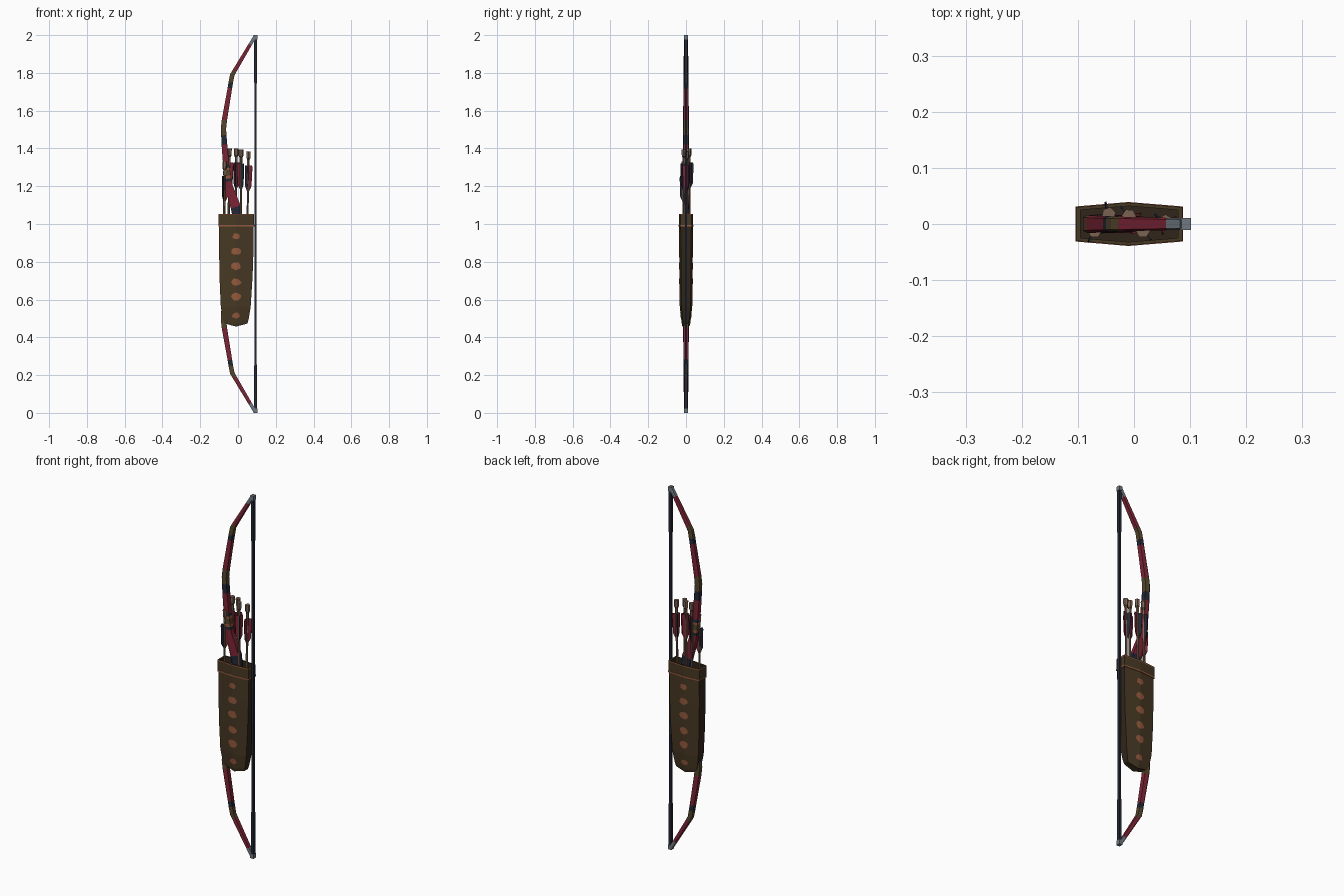
import bpy, bmesh, math, random
from mathutils import Vector

if "Cube" in bpy.data.objects:
    bpy.data.objects.remove(bpy.data.objects["Cube"])
random.seed(3)

COLOURS = {
    "red": (0.20, 0.018, 0.035), "leather": (0.062, 0.040, 0.017), "dark_leather": (0.030, 0.019, 0.010),
    "copper": (0.30, 0.10, 0.045), "navy": (0.016, 0.021, 0.036), "steel": (0.16, 0.19, 0.22),
    "wood": (0.20, 0.125, 0.085), "olive": (0.09, 0.06, 0.025),
}
NAMES = list(COLOURS)
MATS = []
for n, c in COLOURS.items():
    m = bpy.data.materials.new(n)
    m.diffuse_color = (*c, 1)
    m.use_nodes = True
    m.node_tree.nodes["Principled BSDF"].inputs["Base Color"].default_value = m.diffuse_color
    MATS.append(m)


def finish(name, bm):
    bmesh.ops.recalc_face_normals(bm, faces=bm.faces)
    me = bpy.data.meshes.new(name)
    bm.to_mesh(me)
    bm.free()
    for m in MATS:
        me.materials.append(m)
    ob = bpy.data.objects.new(name, me)
    bpy.context.collection.objects.link(ob)
    return ob


def loft(name, rings, cols, caps=(True, True)):
    """Skin a list of rings; cols gives one colour per span."""
    bm = bmesh.new()
    vs = [[bm.verts.new(p) for p in r] for r in rings]
    n = len(rings[0])
    for i in range(len(vs) - 1):
        for k in range(n):
            f = bm.faces.new((vs[i][k], vs[i][(k + 1) % n], vs[i + 1][(k + 1) % n], vs[i + 1][k]))
            f.material_index = NAMES.index(cols[i])
    if caps[0]:
        bm.faces.new(vs[0]).material_index = NAMES.index(cols[0])
    if caps[1]:
        bm.faces.new(vs[-1]).material_index = NAMES.index(cols[-1])
    return finish(name, bm)


# Bow: upper half as x, z, half thickness, half width, colour of the span above
half = [
    (0.000, 1.000, 0.020, 0.014, "navy"), (-0.008, 1.065, 0.026, 0.015, "navy"),
    (-0.012, 1.090, 0.027, 0.016, "red"), (-0.047, 1.195, 0.021, 0.016, "red"),
    (-0.053, 1.225, 0.020, 0.017, "navy"), (-0.055, 1.240, 0.019, 0.017, "copper"),
    (-0.057, 1.255, 0.019, 0.017, "olive"), (-0.060, 1.285, 0.018, 0.017, "copper"),
    (-0.061, 1.297, 0.017, 0.017, "navy"), (-0.063, 1.312, 0.016, 0.016, "red"),
    (-0.072, 1.420, 0.015, 0.016, "navy"), (-0.075, 1.470, 0.014, 0.016, "olive"),
    (-0.077, 1.505, 0.014, 0.016, "olive"), (-0.072, 1.550, 0.014, 0.015, "red"),
    (-0.043, 1.720, 0.012, 0.014, "navy"), (-0.038, 1.750, 0.012, 0.014, "olive"),
    (-0.030, 1.790, 0.012, 0.013, "olive"), (-0.018, 1.811, 0.011, 0.013, "red"),
    (0.065, 1.951, 0.009, 0.011, "steel"), (0.092, 1.996, 0.009, 0.010, "steel"),
]
path = [(p[0], 2 - p[1], p[2], p[3], half[i - 1][4]) for i, p in enumerate(half) if i > 0][::-1] + half
cols = [p[4] for p in path[:len(half) - 1]] + [p[4] for p in half[:-1]]
rings = []
for i, (x, z, t, w, _) in enumerate(path):
    a, b = path[max(i - 1, 0)], path[min(i + 1, len(path) - 1)]
    d = Vector((b[0] - a[0], 0, b[1] - a[1])).normalized()
    nrm = Vector((d.z, 0, -d.x))
    c = Vector((x, 0, z))
    rings.append([c + nrm * (sx * t) + Vector((0, sy * w, 0))
                  for sx, sy in ((-1, -.75), (-.4, -1), (1, -.85), (1, .85), (-.4, 1), (-1, .75))])
loft("bow", rings, cols)


# Bowstring with thicker bound ends
def square(x, y, z, rx, ry):
    return [(x - rx, y - ry, z), (x + rx, y - ry, z), (x + rx, y + ry, z), (x - rx, y + ry, z)]


loft("bowstring", [square(0.093, 0, z, r, r * 1.2) for z, r in
                   ((0.01, .007), (0.25, .007), (0.26, .0055), (1.74, .0055), (1.75, .007), (1.99, .007))],
     ["navy"] * 5)
for name, z in (("upper_string_knot", 1.988), ("lower_string_knot", 0.012)):
    loft(name, [square(0.092, 0, z + s * .012, .010, .011) for s in (-1, 1)], ["steel"])

# Quiver: flattened six-sided pouch with a ridge down the middle
RIDGE = -0.01


def pouch(z, x0, x1, ym, ye, dz=0.0):
    return [(x0, -ye, z + dz), (RIDGE, -ym, z), (x1, -ye, z + dz),
            (x1, ye, z + dz), (RIDGE, ym, z), (x0, ye, z + dz)]


LEVELS = [(0.457, -0.070, 0.050, 0.019, 0.014, 0.016), (0.475, -0.080, 0.056, 0.023, 0.018, 0.020),
          (0.56, -0.091, 0.067, 0.033, 0.024, 0), (0.72, -0.098, 0.077, 0.035, 0.026, 0),
          (0.86, -0.100, 0.082, 0.036, 0.027, 0), (0.995, -0.100, 0.083, 0.036, 0.028, 0)]
body = loft("quiver_body", [pouch(*l) for l in LEVELS], ["leather"] * 5)
# narrow side walls are darker leather
for f in body.data.polygons:
    if abs(f.normal.x) > 0.8:
        f.material_index = NAMES.index("dark_leather")

# Rim band, hollow at the mouth, with thin copper piping
outer = [pouch(z, -0.103, 0.086, 0.038, 0.030) for z in (0.99, 1.047, 1.053)]
inner = [pouch(z, -0.095, 0.078, 0.032, 0.025) for z in (1.053, 1.0)]
loft("quiver_rim", outer + inner, ["leather", "copper", "leather", "dark_leather"])
loft("quiver_piping", [pouch(z, -0.1045, 0.0875, 0.0392, 0.0312) for z in (0.988, 0.996)], ["copper"])


def front_depth(z):
    for a, b in zip(LEVELS, LEVELS[1:]):
        if a[0] <= z <= b[0]:
            t = (z - a[0]) / (b[0] - a[0])
            return a[3] + (b[3] - a[3]) * t
    return LEVELS[-1][3]


# Copper spots folded over the ridge on both faces
for side, label in ((-1, "front"), (1, "back")):
    bm = bmesh.new()
    for z in (0.935, 0.855, 0.777, 0.692, 0.615, 0.515):
        big = 0.8 if z > 0.9 or z < 0.55 else 1
        ring = []
        for k in range(12):
            a = math.tau * k / 12
            r = big * random.uniform(0.85, 1.1)
            dx = 0.026 * r * math.cos(a)
            zz = z + 0.020 * r * math.sin(a)
            ring.append(bm.verts.new((RIDGE + dx, side * (front_depth(zz) - abs(dx) * 0.085 + 0.0012), zz)))
        mid = bm.verts.new((RIDGE, side * (front_depth(z) + 0.0012), z))
        for k in range(12):
            tri = (mid, ring[k], ring[(k + 1) % 12])
            bm.faces.new(tri if side < 0 else tri[::-1]).material_index = NAMES.index("copper")
    ob = finish(label + "_spots", bm)


# Arrows: six-sided shaft, flared nock and three feathers
def arrow(i, x0, y0, x1, y1, top, turn):
    a, b = Vector((x0, y0, 1.0)), Vector((x1, y1, top))
    length = (b - a).length
    rot = (b - a).to_track_quat('Z', 'Y')

    def ring(h, r):
        return [(r * math.cos(math.tau * k / 6), r * math.sin(math.tau * k / 6), h) for k in range(6)]
    L = length
    shaft = loft(f"arrow_{i}_shaft",
                 [ring(0, .006), ring(L - .075, .006), ring(L - .07, .0075), ring(L - .045, .0075),
                  ring(L - .035, .012), ring(L, .013)],
                 ["wood", "copper", "wood", "olive", "wood"])
    bm = bmesh.new()
    for k in range(3):
        t = turn + math.tau * k / 3
        u, v = Vector((math.cos(t), math.sin(t), 0)), Vector((-math.sin(t), math.cos(t), 0)) * 0.0015
        prof = [(.004, L - .215), (.019, L - .185), (.023, L - .085), (.020, L - .075), (.004, L - .075)]
        sides = [[bm.verts.new(u * r + Vector((0, 0, h)) + v * s) for r, h in prof] for s in (-1, 1)]
        faces = [bm.faces.new(sides[0]), bm.faces.new(sides[1])]
        for j in range(5):
            n = (j + 1) % 5
            faces.append(bm.faces.new((sides[0][j], sides[0][n], sides[1][n], sides[1][j])))
        back = math.sin(t) > 0.35
        for f in faces:
            f.material_index = NAMES.index("navy" if back else "red")
    feathers = finish(f"arrow_{i}_feathers", bm)
    for ob in (shaft, feathers):
        ob.location = a
        ob.rotation_mode = 'QUATERNION'
        ob.rotation_quaternion = rot


arrow(1, -0.074, -0.014, -0.070, -0.012, 1.33, 4.3)
arrow(2, -0.050, 0.018, -0.045, 0.017, 1.40, 0.4)
arrow(3, -0.012, 0.016, -0.009, 0.014, 1.40, 1.3)
arrow(4, 0.016, -0.012, 0.016, -0.012, 1.395, 0.2)
arrow(5, 0.050, 0.004, 0.056, 0.004, 1.385, 0.9)
